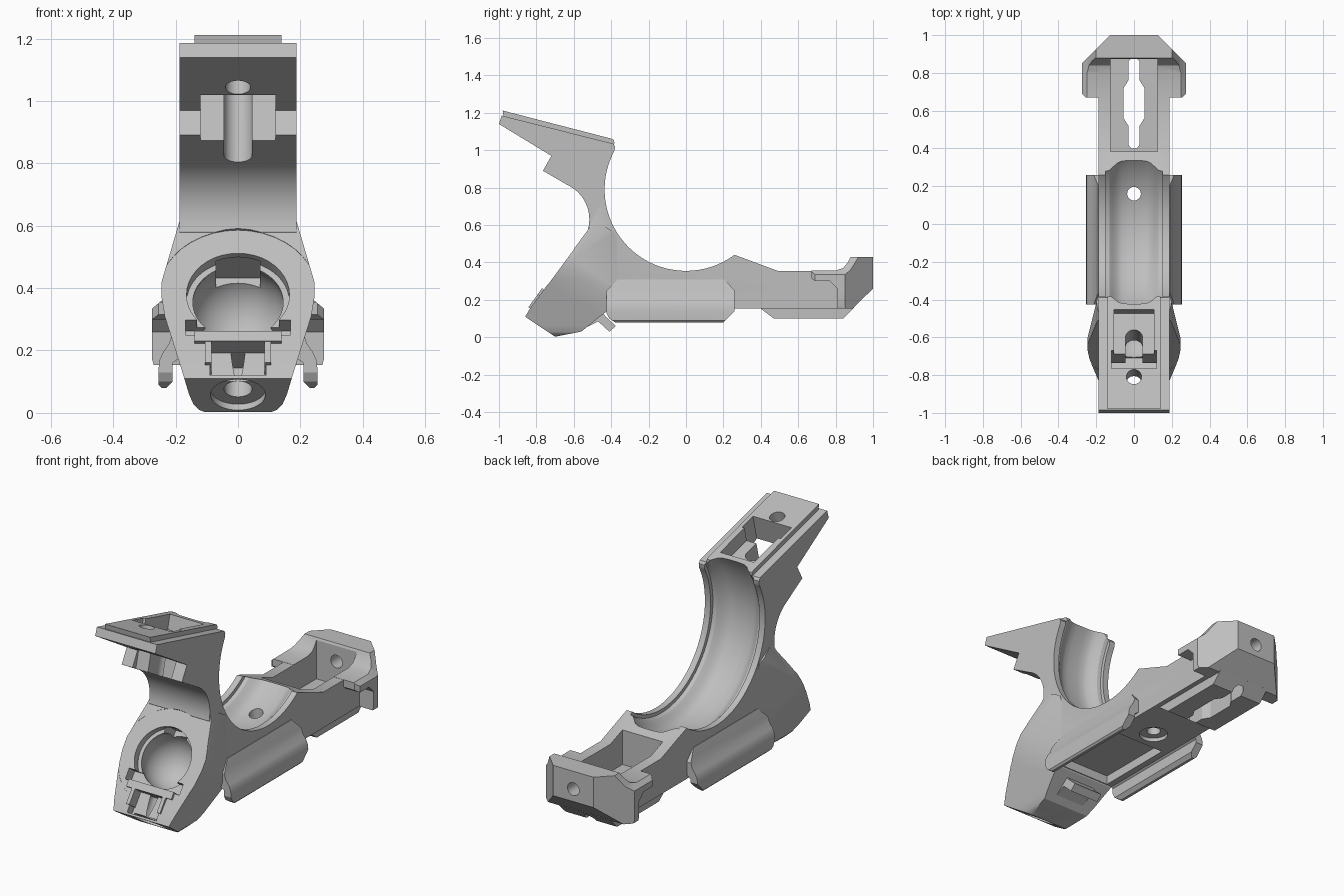
import bpy, bmesh, math
from mathutils import Matrix, Vector

if "Cube" in bpy.data.objects:
    bpy.data.objects.remove(bpy.data.objects["Cube"], do_unlink=True)

grey = bpy.data.materials.new("mid grey")
grey.use_nodes = True
grey.diffuse_color = (0.52, 0.52, 0.52, 1)
grey.node_tree.nodes["Principled BSDF"].inputs["Base Color"].default_value = (0.52, 0.52, 0.52, 1)


def finish(name, bm):
    bmesh.ops.recalc_face_normals(bm, faces=bm.faces)
    me = bpy.data.meshes.new(name)
    bm.to_mesh(me)
    bm.free()
    me.materials.append(grey)
    ob = bpy.data.objects.new(name, me)
    bpy.context.collection.objects.link(ob)
    return ob


def prism(name, axis, pts, lo, hi):
    """Extrude an outline along the x, y or z axis."""
    place = {"x": lambda a, b, t: (t, a, b),
             "y": lambda a, b, t: (a, t, b),
             "z": lambda a, b, t: (a, b, t)}[axis]
    bm = bmesh.new()
    face = bm.faces.new([bm.verts.new(place(a, b, lo)) for a, b in pts])
    ext = bmesh.ops.extrude_face_region(bm, geom=[face])
    verts = [v for v in ext["geom"] if isinstance(v, bmesh.types.BMVert)]
    bmesh.ops.translate(bm, verts=verts, vec=Vector(place(0, 0, hi - lo)))
    return finish(name, bm)


def mirrored(pts):
    return pts + [(-x, b) for x, b in reversed(pts)]


def arc(cy, cz, r, a0, a1, n):
    angles = [math.radians(a0 + (a1 - a0) * i / n) for i in range(n + 1)]
    return [(cy + r * math.cos(a), cz + r * math.sin(a)) for a in angles]


def box(lo, hi, tilt=0):
    """Box given in a frame tilted about x."""
    bm = bmesh.new()
    lo, hi = Vector(lo), Vector(hi)
    m = Matrix.Rotation(tilt, 4, "X") @ Matrix.Translation((lo + hi) / 2)
    bmesh.ops.create_cube(bm, size=1, matrix=m @ Matrix.Diagonal((*(hi - lo), 1)))
    return finish("cutter", bm)


def cyl(s, r, lo, hi, tilt=0):
    """Cylinder on x = 0 in a frame tilted about x."""
    bm = bmesh.new()
    m = Matrix.Rotation(tilt, 4, "X") @ Matrix.Translation((0, s, (lo + hi) / 2))
    bmesh.ops.create_cone(bm, cap_ends=True, segments=40, radius1=r, radius2=r,
                          depth=hi - lo, matrix=m)
    return finish("cutter", bm)


def combine(ob, other, op):
    mod = ob.modifiers.new(op, "BOOLEAN")
    mod.operation, mod.solver, mod.object = op, "EXACT", other
    bpy.context.view_layer.objects.active = ob
    bpy.ops.object.modifier_apply(modifier=mod.name)
    bpy.data.objects.remove(other, do_unlink=True)


# Main body: side outline with the large saddle and the curved neck
side = [(-1.0, 1.14), (-0.985, 1.185), (-0.39, 1.035), (-0.38, 1.02)]
side += arc(0, 0.79, 0.435, 151.4, 306.6, 56)
side += [(0.49, 0.355), (0.86, 0.355), (0.86, 0.155), (-0.405, 0.155), (-0.44, 0.3), (-0.50, 0.52)]
side += arc(-0.72, 0.63, 0.203, -14, 64, 18)
side += [(-0.765, 0.89), (-0.72, 0.97)]
body = prism("frame_body", "x", side, -0.187, 0.187)

# Socket housing: side, front and plan outlines intersected
housing = prism("housing", "x", [(-0.86, 0.11), (-0.83, 0.16), (-0.52, 0.58), (-0.5, 0.63),
                                 (-0.38, 0.56), (-0.33, 0.36), (-0.41, 0.15), (-0.56, 0.03),
                                 (-0.70, 0.003)], -0.3, 0.3)
front = mirrored([(0.10, 0), (0.125, 0.01), (0.143, 0.028), (0.157, 0.06), (0.175, 0.12),
                  (0.235, 0.31), (0.245, 0.37), (0.245, 0.42), (0.186, 0.62), (0.186, 0.7)])
combine(housing, prism("cutter", "y", front, -1.2, 0), "INTERSECT")
plan = mirrored([(0.245, -1.2), (0.245, -0.6), (0.18, -0.34)])
combine(housing, prism("cutter", "z", plan, -1, 2), "INTERSECT")
combine(body, housing, "UNION")

# Rear end block with side wings
tail = prism("tail", "x", [(0.65, 0.356), (0.65, 0.33), (0.69, 0.30), (0.77, 0.30), (0.81, 0.26),
                           (0.81, 0.153), (0.89, 0.153), (1.0, 0.26), (1.0, 0.43), (0.88, 0.43),
                           (0.865, 0.40), (0.84, 0.37), (0.80, 0.356)], -0.4, 0.4)
plan = mirrored([(0.255, 0.67), (0.275, 0.69), (0.275, 0.85), (0.125, 1.0)])
combine(tail, prism("cutter", "z", plan, -1, 1), "INTERSECT")
front = mirrored([(0.255, 0.1), (0.275, 0.17), (0.275, 0.335), (0.245, 0.36), (0.19, 0.45)])
combine(tail, prism("cutter", "y", front, 0.5, 1.2), "INTERSECT")
combine(body, tail, "UNION")

# Lower rear rail and raised top plate
keel = prism("keel", "x", [(0.39, 0.16), (0.47, 0.10), (0.84, 0.10), (0.90, 0.16), (0.85, 0.2), (0.45, 0.2)],
             -0.16, 0.16)
combine(body, keel, "UNION")
plate = prism("plate", "x", [(-0.98, 1.212), (-0.40, 1.062), (-0.385, 1.055), (-0.382, 1.03),
                             (-0.5, 1.0), (-0.97, 1.14)], -0.14, 0.14)
combine(body, plate, "UNION")

# Saddle trough: stepped profile spun about the x axis
bm = bmesh.new()
half = [(0.4, 0.0), (0.4, 0.435), (0.152, 0.435), (0.15, 0.453), (0.13, 0.458), (0.11, 0.475),
        (0.09, 0.493), (0.065, 0.503), (0.03, 0.506)]
line = [bm.verts.new((x, 0, 0.79 - r)) for x, r in mirrored(half)]
edges = [bm.edges.new(pair) for pair in zip(line, line[1:])]
bmesh.ops.spin(bm, geom=line + edges, cent=(0, 0, 0.79), axis=(1, 0, 0),
               angle=math.tau, steps=96, use_duplicate=False)
bmesh.ops.remove_doubles(bm, verts=bm.verts, dist=0.0005)
combine(body, finish("cutter", bm), "DIFFERENCE")

# Rear pocket, its keyhole slot, the underside recess and the screw holes
slot = mirrored([(0.015, 0.40), (0.03, 0.42), (0.03, 0.52), (0.055, 0.56), (0.055, 0.72),
                 (0.03, 0.76), (0.03, 0.86), (0.015, 0.875)])
cuts = [box((-0.125, 0.385, 0.2), (0.125, 0.874, 0.6)),
        prism("cutter", "z", slot, 0, 0.3),
        box((-0.15, -0.40, 0.05), (0.15, 0.05, 0.205)),
        cyl(0.16, 0.036, 0, 0.6), cyl(0.16, 0.075, 0, 0.175),
        cyl(0.33, 0.036, -1.1, -0.8, math.pi / 2)]

# Slots and screw hole through the tilted top plate
top = -0.249
cuts += [box((-0.105, -1.02, 0.85), (0.105, -0.705, 1.1), top),
         box((-0.12, -1.026, 0.6), (0.12, -0.927, 1.1), top),
         box((-0.045, -0.99, 0.5), (0.045, -0.84, 1.1), top),
         cyl(-0.84, 0.0455, 0.5, 1.1, top),
         cyl(-1.072, 0.04, 0.6, 1.1, top)]

# Round socket with spot face and key notches in the slanted face
tilt = 0.936
cuts += [cyl(-0.09, 0.257, 0.761, 0.85, tilt),
         cyl(-0.09, 0.165, 0.72, 0.9, tilt),
         cyl(-0.09, 0.145, 0.65, 0.9, tilt),
         box((-0.168, -0.25, 0.70), (0.168, -0.19, 0.8), tilt),
         box((-0.07, -0.09, 0.62), (0.07, 0.08, 0.74), tilt),
         box((-0.09, -0.41, 0.71), (0.09, -0.27, 0.9), tilt)]
bm = bmesh.new()
bmesh.ops.create_uvsphere(bm, u_segments=40, v_segments=24, radius=0.155,
                          matrix=Matrix.Rotation(tilt, 4, "X") @ Matrix.Translation((0, -0.09, 0.66)))
cuts.append(finish("cutter", bm))

# Counterbored hole in the lower front face
cuts += [cyl(0.685, 0.088, 0.36, 0.5, 2.559), cyl(0.685, 0.045, 0.25, 0.5, 2.559)]
for cutter in cuts:
    combine(body, cutter, "DIFFERENCE")

# Side rails with rounded shoulders hanging below the body, one on each side
section = [(0.15, 0.31), (0.19, 0.31), (0.205, 0.27), (0.222, 0.22), (0.24, 0.195), (0.251, 0.17), (0.255, 0.14),
           (0.255, 0.09), (0.245, 0.08), (0.23, 0.08), (0.21, 0.10), (0.21, 0.16), (0.15, 0.2)]
shape = [(-0.425, 0.13), (-0.41, 0.1), (-0.38, 0.08), (0.20, 0.08), (0.26, 0.14), (0.26, 0.25), (0.2, 0.315),
         (-0.36, 0.315), (-0.425, 0.25)]
parts = [body]
for name, sign in (("left_rail", 1), ("right_rail", -1)):
    rail = prism(name, "y", [(sign * x, z) for x, z in section], -0.5, 0.4)
    combine(rail, prism("cutter", "x", shape, -0.4, 0.4), "INTERSECT")
    parts.append(rail)

# Retaining bar with two legs at the lower edge of the socket
bar = box((-0.14, -0.285, 0.70), (0.14, -0.245, 0.775), tilt)
for sign in (1, -1):
    x0, x1 = sorted((sign * 0.085, sign * 0.105))
    combine(bar, box((x0, -0.37, 0.70), (x1, -0.28, 0.774), tilt), "UNION")
bar.name = "socket_bar"
parts.append(bar)

# Spring catch under the housing
parts.append(prism("lower_catch", "x", [(-0.56, 0.04), (-0.47, 0.085), (-0.41, 0.03), (-0.375, 0.06),
                                        (-0.43, 0.11), (-0.45, 0.14), (-0.55, 0.12)], -0.09, 0.09))

for ob in parts:
    bpy.ops.object.select_all(action="DESELECT")
    ob.select_set(True)
    bpy.context.view_layer.objects.active = ob
    bpy.ops.object.shade_smooth_by_angle(angle=math.radians(25))
